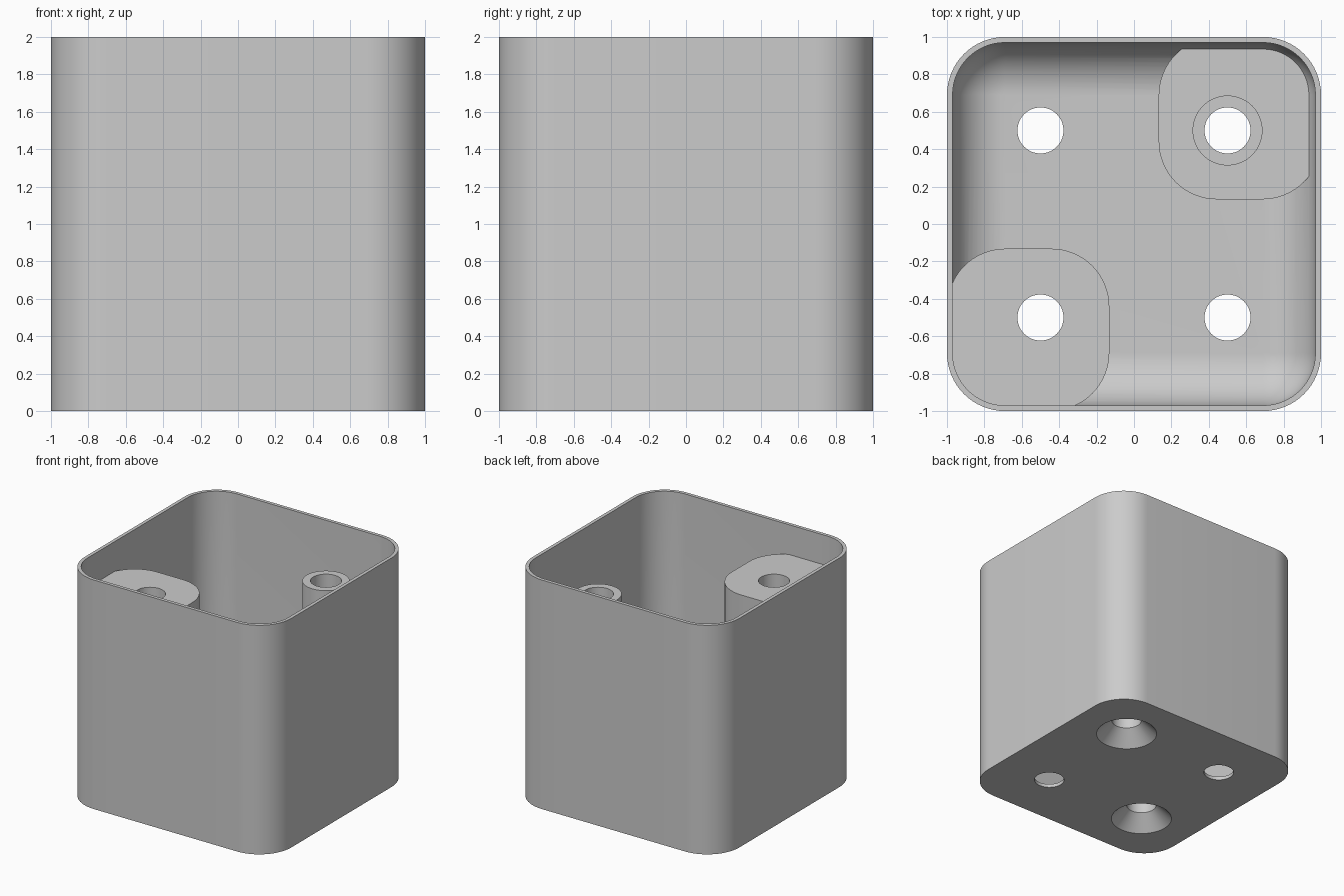
import bpy, bmesh, math

cube = bpy.data.objects.get("Cube")
if cube:
    bpy.data.objects.remove(cube, do_unlink=True)

grey = bpy.data.materials.new("plain grey")
grey.use_nodes = True
GREY = (0.6, 0.6, 0.6, 1)
grey.diffuse_color = GREY
grey.node_tree.nodes["Principled BSDF"].inputs["Base Color"].default_value = GREY

WALL = 0.03        # wall and floor thickness
RADIUS = 0.31      # outer corner radius
MOUNT_TOP = 1.74   # height of block and post
PAD_TOP = 0.175
HOLE = 0.123
SINK = 0.25        # countersink radius
STEPS = 16


def rounded_square(half, radius, z, cx=0, cy=0):
    """Points around a square with round corners."""
    points = []
    core = half - radius
    for quarter, (sx, sy) in enumerate([(1, 1), (-1, 1), (-1, -1), (1, -1)]):
        for i in range(STEPS + 1):
            a = (quarter + i / STEPS) * math.pi / 2
            points.append((cx + sx * core + radius * math.cos(a),
                           cy + sy * core + radius * math.sin(a), z))
    return points


def circle(radius, z, cx, cy, sides=64):
    return [(cx + radius * math.cos(math.tau * i / sides),
             cy + radius * math.sin(math.tau * i / sides), z) for i in range(sides)]


def loft(name, rings):
    """Closed solid through a stack of matching rings."""
    bm = bmesh.new()
    loops = [[bm.verts.new(p) for p in ring] for ring in rings]
    n = len(loops[0])
    for low, high in zip(loops, loops[1:]):
        for i in range(n):
            j = (i + 1) % n
            bm.faces.new((low[i], low[j], high[j], high[i]))
    bm.faces.new(loops[0][::-1])
    bm.faces.new(loops[-1])
    bmesh.ops.remove_doubles(bm, verts=bm.verts, dist=1e-5)
    bmesh.ops.recalc_face_normals(bm, faces=bm.faces)
    mesh = bpy.data.meshes.new(name)
    bm.to_mesh(mesh)
    bm.free()
    mesh.materials.append(grey)
    obj = bpy.data.objects.new(name, mesh)
    bpy.context.collection.objects.link(obj)
    return obj


def cut(target, tool):
    """Subtract the tool from the target and discard the tool."""
    tool.hide_render = True
    mod = target.modifiers.new("cut", 'BOOLEAN')
    mod.operation = 'DIFFERENCE'
    mod.solver = 'EXACT'
    mod.object = tool
    bpy.context.view_layer.objects.active = target
    bpy.ops.object.modifier_apply(modifier=mod.name)
    bpy.data.objects.remove(tool, do_unlink=True)


# Outer box
box = loft("open_box", [rounded_square(1, RADIUS, z) for z in (0, 2)])

# Hollow with a rounded bottom edge
r = RADIUS - WALL
core = 1 - RADIUS
rings = []
for i in range(STEPS + 1):
    a = i / STEPS * math.pi / 2
    s = r * math.sin(a)
    rings.append(rounded_square(core + s, s, WALL + r - r * math.cos(a)))
rings.append(rounded_square(core + r, r, 2.2))
hollow = loft("hollow_cutter", rings)

# Corner block, low corner pad and round post stay solid inside the hollow
MID, HALF = 0.565, 0.433
for name, side, top in (("block", -1, MOUNT_TOP), ("pad", 1, PAD_TOP)):
    cut(hollow, loft(name, [rounded_square(HALF, RADIUS, z, side * MID, side * MID)
                            for z in (-0.2, top)]))
cut(hollow, loft("post", [circle(0.187, z, 0.5, 0.5) for z in (-0.2, MOUNT_TOP)]))
cut(box, hollow)

# Four through holes, countersunk underneath on the mount diagonal
for x in (-0.5, 0.5):
    for y in (-0.5, 0.5):
        rings = [circle(HOLE, -0.1, x, y), circle(HOLE, 2.3, x, y)]
        if x == y:
            lip = 0.05
            rings = [circle(SINK + lip, -lip, x, y),
                     circle(HOLE, SINK - HOLE, x, y), circle(HOLE, 2.3, x, y)]
        cut(box, loft("hole_cutter", rings))

# Smooth curved faces, keep edges sharp
bpy.ops.object.select_all(action='DESELECT')
box.select_set(True)
bpy.context.view_layer.objects.active = box
bpy.ops.object.shade_smooth_by_angle(angle=math.radians(30))
